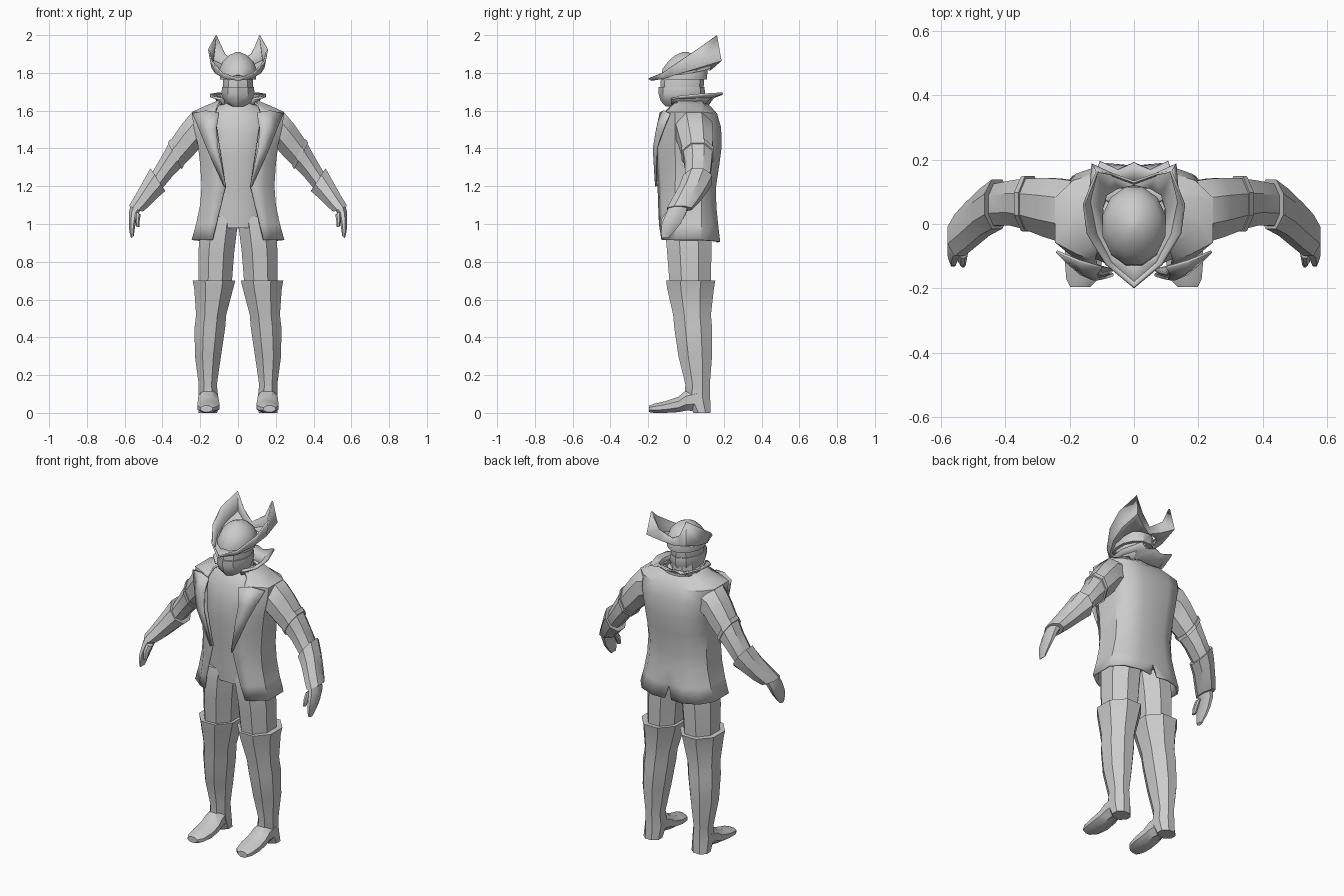
import bpy, bmesh, math
from mathutils import Vector as V

grey = bpy.data.materials.new("plain grey")
grey.diffuse_color = (0.6, 0.6, 0.6, 1)


def finish(name, rings, closed, caps=True, mirror=False, thick=0.0, angle=35):
    """Skin a list of equal-length point rows, with optional mirror and thickness."""
    bm = bmesh.new()
    rows = [[bm.verts.new(p) for p in r] for r in rings]
    n = len(rows[0])
    for a, b in zip(rows, rows[1:]):
        for i in range(n if closed else n - 1):
            j = (i + 1) % n
            bm.faces.new((a[i], a[j], b[j], b[i]))
    if closed and caps:
        bm.faces.new(rows[0][::-1])
        bm.faces.new(rows[-1])
    bmesh.ops.recalc_face_normals(bm, faces=bm.faces)
    me = bpy.data.meshes.new(name)
    bm.to_mesh(me)
    bm.free()
    me.materials.append(grey)
    ob = bpy.data.objects.new(name, me)
    bpy.context.collection.objects.link(ob)
    if mirror:
        ob.modifiers.new("mirror", 'MIRROR')
    if thick:
        s = ob.modifiers.new("thickness", 'SOLIDIFY')
        s.thickness = thick
        s.offset = 0
    bpy.context.view_layer.objects.active = ob
    ob.select_set(True)
    bpy.ops.object.shade_smooth_by_angle(angle=math.radians(angle))
    ob.select_set(False)
    return ob


def ring(xo, zo, xi, zi, y0, y1, n=8):
    """Cross-section spanning outer point to inner point, and y0 to y1."""
    c = V(((xo + xi) / 2, (y0 + y1) / 2, (zo + zi) / 2))
    u = V(((xo - xi) / 2, 0, (zo - zi) / 2))
    w = V((0, (y1 - y0) / 2, 0))
    k = 1 / math.cos(math.pi / n)
    return [c + (u * math.cos(t) + w * math.sin(t)) * k
            for t in ((i + .5) * 2 * math.pi / n for i in range(n))]


def level(rows, n=8):
    """Horizontal sections: z, x outer, x inner, y front, y back."""
    return [ring(xo, z, xi, z, y0, y1, n) for z, xo, xi, y0, y1 in rows]


# trousers and boots
finish("trouser_leg", level([(1.04, .185, .0, -.10, .13), (.97, .20, .005, -.11, .135),
                             (.85, .21, .02, -.10, .135), (.66, .21, .035, -.085, .13)]), True, mirror=True)
finish("boot", level([(.70, .24, .015, -.105, .155), (.66, .232, .025, -.10, .148),
                      (.52, .222, .062, -.068, .132), (.45, .23, .068, -.062, .138),
                      (.30, .228, .09, -.04, .138), (.15, .208, .112, -.003, .126),
                      (.08, .21, .105, -.01, .128), (.0, .21, .11, .04, .13)]), True, mirror=True)
foot = []
for y, x0, x1, z0, z1 in [(.06, .11, .21, .01, .14), (0, .105, .21, .012, .12), (-.04, .1, .213, .004, .085),
                          (-.11, .098, .215, 0, .062), (-.17, .11, .21, 0, .048), (-.195, .135, .198, .004, .038)]:
    foot.append([V((p.x, y, p.y)) for p in ring(x1, 0, x0, 0, z0, z1)])
finish("foot", foot, True, mirror=True)

# shirt under the coat
finish("shirt", level([(.98, .18, -.18, -.105, .13), (1.1, .175, -.175, -.115, .13), (1.2, .165, -.165, -.122, .13),
                       (1.35, .18, -.18, -.14, .15), (1.47, .185, -.185, -.14, .15),
                       (1.57, .19, -.19, -.115, .13), (1.62, .12, -.12, -.085, .10),
                       (1.65, .07, -.07, -.06, .08)], 12), True)

# open coat: z, front edge x, half width, front y, back y, slit half width
coat = []
for z, xe, w, yf, yb, slit in [(.915, .135, .24, -.125, .175, .022), (1.0, .115, .216, -.138, .165, 0),
                               (1.1, .09, .195, -.142, .155, 0), (1.2, .066, .187, -.145, .152, 0),
                               (1.32, .085, .195, -.152, .17, 0), (1.42, .1, .207, -.155, .183, 0),
                               (1.52, .115, .23, -.135, .18, 0), (1.59, .12, .24, -.11, .16, 0),
                               (1.625, .11, .16, -.075, .13, 0), (1.65, .08, .1, -.05, .1, 0)]:
    coat.append([V((xe, yf, z)), V((max(xe, w * .72), yf + .02, z)), V((w, -.055 + .02 * (z > 1.6), z)),
                 V((w, .08, z)), V((w * .78, yb - .03, z - .005)), V((w * .4, yb, z - .01)), V((slit, yb - .008, z - .012))])
finish("coat", coat, False, mirror=True, thick=.012)

# folded lapels
finish("lapel", [[V((.10, -.135, 1.59)), V((.115, -.155, 1.5)), V((.105, -.17, 1.4)), V((.064, -.155, 1.2))],
                 [V((.17, -.115, 1.6)), V((.155, -.155, 1.5)), V((.125, -.172, 1.4)), V((.067, -.16, 1.2))],
                 [V((.24, -.085, 1.585)), V((.205, -.12, 1.5)), V((.165, -.155, 1.4)), V((.073, -.157, 1.2))]],
       False, mirror=True, thick=.008)

# flared collar
low = [(.07, -.075, 1.635), (.095, -.02, 1.63), (.1, .05, 1.63), (.085, .09, 1.63), (.05, .11, 1.63), (0, .115, 1.63)]
top = [(.095, -.08, 1.66), (.145, -.03, 1.675), (.148, .07, 1.685), (.105, .195, 1.692), (.05, .168, 1.685), (.0, .19, 1.688)]
mid = [V(a).lerp(V(b), .4) + V((0, 0, .018)) for a, b in zip(low, top)]
finish("collar", [[V(p) for p in low], mid, [V(p) for p in top]], False, mirror=True, thick=.01)

# sleeves, cuffs and hands
finish("sleeve", [ring(.17, 1.61, .16, 1.42, -.05, .13), ring(.245, 1.59, .205, 1.4, -.055, .14),
                  ring(.30, 1.525, .235, 1.365, -.04, .143), ring(.365, 1.43, .30, 1.30, -.015, .14),
                  ring(.40, 1.365, .345, 1.255, -.005, .135), ring(.45, 1.28, .395, 1.195, -.005, .125),
                  ring(.51, 1.18, .45, 1.13, -.03, .08)], True, mirror=True)
finish("elbow_band", [ring(.358, 1.45, .288, 1.305, -.024, .149), ring(.372, 1.43, .298, 1.29, -.022, .148)],
       True, mirror=True)
finish("cuff", [ring(.464, 1.295, .385, 1.175, -.015, .138), ring(.50, 1.23, .425, 1.14, -.035, .11),
                ring(.545, 1.15, .475, 1.09, -.075, .065), ring(.578, 1.095, .505, 1.065, -.10, .03)],
       True, mirror=True)
finish("hand", [ring(.565, 1.11, .505, 1.09, -.085, .01), ring(.578, 1.06, .53, 1.05, -.105, 0),
                ring(.578, 1.0, .542, 1.0, -.128, -.03), ring(.575, .96, .548, .965, -.132, -.06),
                ring(.566, .925, .552, .935, -.13, -.09)], True, mirror=True)
finish("thumb", [ring(.545, 1.07, .515, 1.05, -.105, -.06), ring(.545, 1.03, .52, 1.02, -.13, -.09),
                 ring(.538, .985, .522, .985, -.135, -.11)], True, mirror=True)

# neck, head and face scarf
finish("neck", level([(1.6, .075, -.075, -.05, .085), (1.72, .07, -.07, -.05, .08)]), True)
finish("head", level([(1.63, .035, -.035, -.105, .02), (1.66, .07, -.07, -.125, .07), (1.70, .08, -.08, -.13, .085),
                      (1.75, .08, -.08, -.13, .09), (1.80, .075, -.075, -.12, .09)], 10), True)
finish("face_scarf", level([(1.622, .035, -.035, -.105, .0), (1.65, .075, -.075, -.128, .075),
                            (1.69, .088, -.088, -.14, .095), (1.725, .084, -.084, -.14, .092)], 10), True)

# hat crown
finish("hat_crown", level([(1.765, .095, -.095, -.13, .11), (1.82, .098, -.098, -.125, .115),
                           (1.86, .082, -.082, -.095, .095), (1.892, .05, -.05, -.06, .06),
                           (1.91, .012, -.012, -.02, .01)], 12), True)
# brim swept up into two rear points
inner = [(0, -.13, 1.785), (.06, -.10, 1.785), (.095, -.03, 1.795), (.1, .04, 1.805), (.085, .09, 1.815),
         (.05, .11, 1.82), (0, .12, 1.82)]
fold = [(0, -.18, 1.762), (.07, -.12, 1.772), (.118, -.03, 1.80), (.138, .07, 1.83), (.13, .185, 1.865),
        (.065, .15, 1.835), (0, .125, 1.815)]
edge = [(0, -.197, 1.77), (.085, -.125, 1.80), (.143, -.03, 1.865), (.155, .06, 1.925), (.115, .162, 1.997),
        (.07, .155, 1.90), (0, .13, 1.855)]
finish("hat_brim", [[V(p) for p in r] for r in (inner, fold, edge)], False, mirror=True, thick=.008)
